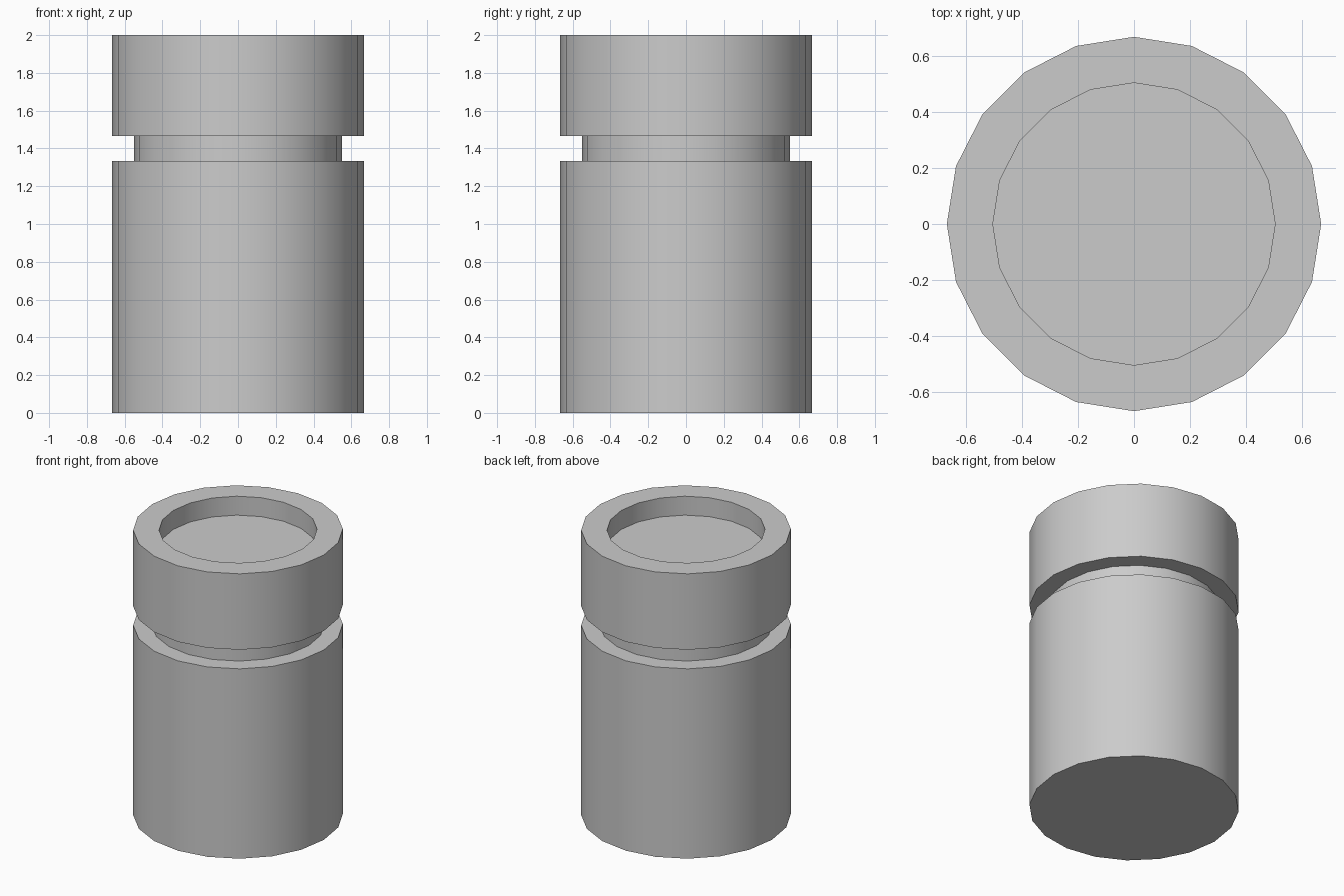
import bpy, bmesh, math

cube = bpy.data.objects.get("Cube")
if cube:
    bpy.data.objects.remove(cube, do_unlink=True)

SIDES = 20
OUTER, NECK, INNER = 0.667, 0.55, 0.503
SHOULDER, CAP_BASE, FLOOR, TOP = 1.333, 1.467, 1.867, 2.0

grey = bpy.data.materials.new("plain_grey")
grey.use_nodes = True
colour = (0.6, 0.6, 0.6, 1)
grey.diffuse_color = colour
grey.node_tree.nodes["Principled BSDF"].inputs["Base Color"].default_value = colour


def lathe(name, profile):
    """Turn (radius, height) points around z; a zero radius closes the end with one flat face."""
    bm = bmesh.new()
    rings = []
    for r, z in profile:
        if r == 0:
            bm.faces.new(rings[-1] if rings else first_ring(bm, profile[1], rings))
            continue
        if rings and len(rings) == 1 and profile[0][0] == 0 and (r, z) == profile[1]:
            continue
        rings.append(ring(bm, r, z))
    for low, high in zip(rings, rings[1:]):
        for i in range(SIDES):
            j = (i + 1) % SIDES
            bm.faces.new((low[i], low[j], high[j], high[i]))
    bmesh.ops.recalc_face_normals(bm, faces=bm.faces)
    mesh = bpy.data.meshes.new(name)
    bm.to_mesh(mesh)
    bm.free()
    mesh.materials.append(grey)
    obj = bpy.data.objects.new(name, mesh)
    bpy.context.collection.objects.link(obj)
    bpy.ops.object.select_all(action="DESELECT")
    obj.select_set(True)
    bpy.context.view_layer.objects.active = obj
    bpy.ops.object.shade_smooth_by_angle(angle=math.radians(30))
    return obj


def ring(bm, r, z):
    step = 2 * math.pi / SIDES
    return [bm.verts.new((r * math.cos(i * step), r * math.sin(i * step), z)) for i in range(SIDES)]


def first_ring(bm, point, rings):
    rings.append(ring(bm, *point))
    return rings[0]


# Main body: closed base, wall and shoulder
lathe("body", [(0, 0), (OUTER, 0), (OUTER, SHOULDER), (NECK, SHOULDER)])
# Narrow neck between body and cap
lathe("neck", [(NECK, SHOULDER), (NECK, CAP_BASE)])
# Cap: underside, wall, rim and recessed floor
lathe("cap", [(NECK, CAP_BASE), (OUTER, CAP_BASE), (OUTER, TOP),
              (INNER, TOP), (INNER, FLOOR), (0, FLOOR)])
